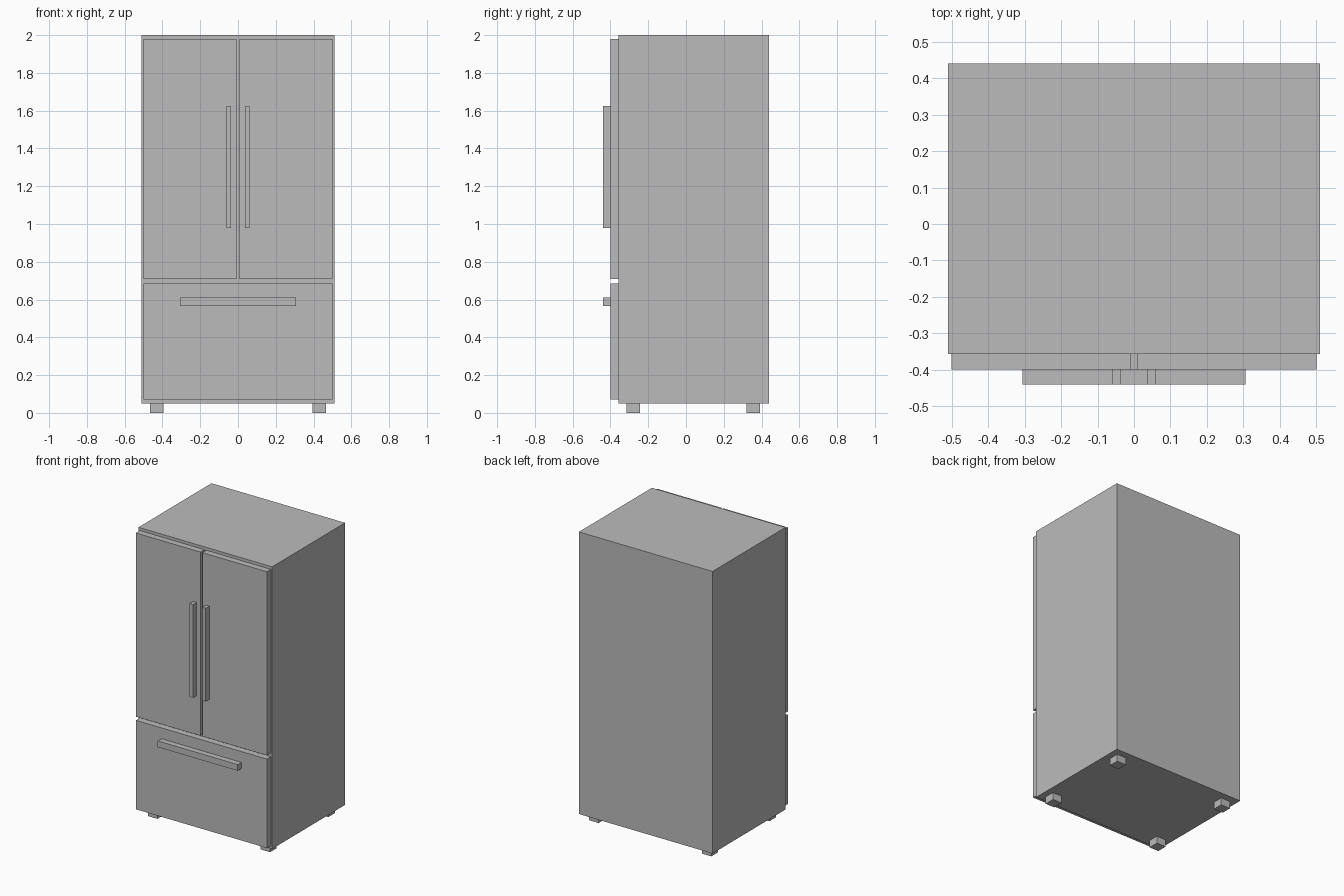
import bpy

default = bpy.data.objects.get("Cube")
if default:
    bpy.data.objects.remove(default, do_unlink=True)

# One flat grey for the whole appliance
grey = bpy.data.materials.new("plain_grey")
grey.use_nodes = True
colour = (0.5, 0.5, 0.5, 1)
grey.diffuse_color = colour
grey.node_tree.nodes["Principled BSDF"].inputs["Base Color"].default_value = colour


def box(name, x, y, z):
    """Add a box spanning the given (low, high) ranges."""
    spans = (x, y, z)
    bpy.ops.mesh.primitive_cube_add(size=1, location=[(a + b) / 2 for a, b in spans])
    part = bpy.context.object
    part.name = name
    part.scale = [b - a for a, b in spans]
    bpy.ops.object.transform_apply(location=False, rotation=False, scale=True)
    part.data.materials.append(grey)
    return part


def pair(name, x, y, z):
    """Add a box on the left (+x) and its mirror on the right."""
    box("left_" + name, x, y, z)
    box("right_" + name, (-x[1], -x[0]), y, z)


BACK, FRONT, DOOR_FRONT, HANDLE_FRONT = 0.44, -0.357, -0.40, -0.44
door_depth = (DOOR_FRONT, FRONT)
handle_depth = (HANDLE_FRONT, DOOR_FRONT)

# Cabinet
box("cabinet", (-0.511, 0.511), (FRONT, BACK), (0.05, 2))

# Upper doors and their upright handles
pair("door", (0.008, 0.501), door_depth, (0.71, 1.98))
pair("door_handle", (0.036, 0.061), handle_depth, (0.98, 1.625))

# Lower drawer and its long handle
box("drawer", (-0.501, 0.501), door_depth, (0.07, 0.685))
box("drawer_handle", (-0.306, 0.306), handle_depth, (0.567, 0.61))

# Feet
for place, y in (("front", -0.28), ("back", 0.355)):
    pair(place + "_foot", (0.395, 0.467), (y - 0.036, y + 0.036), (0, 0.05))
